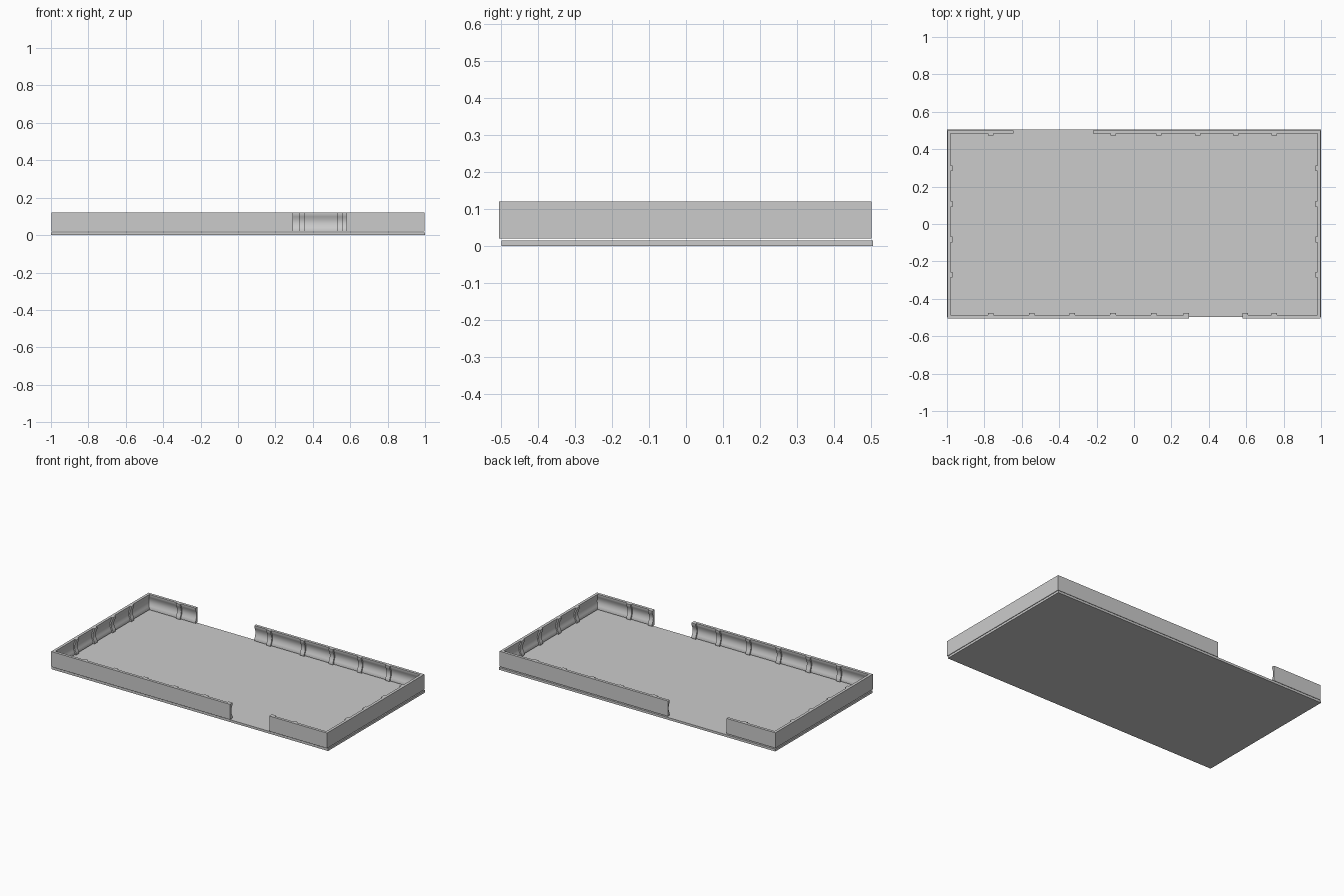
import bpy, bmesh, math
from mathutils import Vector

if "Cube" in bpy.data.objects:
    bpy.data.objects.remove(bpy.data.objects["Cube"])

X, Y0, Y1 = 0.998, -0.505, 0.501      # outer faces of the walls
Z0, Z1 = 0.02, 0.12


def concave_profile(thick, waist, back=0.0, n=8):
    """Closed (inward, z) section: flat outside, inside bowed in at mid height."""
    pts = [(back, Z0), (thick, Z0)]
    for i in range(n + 1):
        t = i / n
        pts.append((thick - (thick - waist) * math.sin(math.pi * t),
                    Z0 + 0.012 + (Z1 - Z0 - 0.024) * t))
    return pts + [(thick, Z1), (back, Z1)]


def sweep(name, path, profile):
    """Sweep a section along a flat path with mitred corners; inward is left."""
    path = [Vector(p) for p in path]
    norms = []
    for a, b in zip(path, path[1:]):
        d = (b - a).normalized()
        norms.append(Vector((-d.y, d.x)))
    bm = bmesh.new()
    rings = []
    for i, p in enumerate(path):
        n0, n1 = norms[max(i - 1, 0)], norms[min(i, len(norms) - 1)]
        m = (n0 + n1) / (1 + n0.dot(n1))
        rings.append([bm.verts.new((*(p + m * u), z)) for u, z in profile])
    k = len(profile)
    for r0, r1 in zip(rings, rings[1:]):
        for j in range(k):
            bm.faces.new((r0[j], r0[(j + 1) % k], r1[(j + 1) % k], r1[j]))
    bm.faces.new(rings[0])
    bm.faces.new(rings[-1])
    bmesh.ops.recalc_face_normals(bm, faces=bm.faces)
    me = bpy.data.meshes.new(name)
    bm.to_mesh(me)
    bm.free()
    ob = bpy.data.objects.new(name, me)
    bpy.context.collection.objects.link(ob)
    bpy.ops.object.select_all(action='DESELECT')
    ob.select_set(True)
    bpy.context.view_layer.objects.active = ob
    bpy.ops.object.shade_smooth_by_angle(angle=math.radians(30))
    return ob


# Floor slab
bpy.ops.mesh.primitive_cube_add(size=1, location=(0, 0.004, 0.0075))
floor = bpy.context.object
floor.name = "floor_slab"
floor.scale = (2, 1.002, 0.015)

# Perimeter walls, open at the front right and the back left
wall = concave_profile(0.018, 0.007)
sweep("left_wall", [(-0.645, Y1), (-X, Y1), (-X, Y0), (0.295, Y0)], wall)
sweep("right_wall", [(0.58, Y0), (X, Y0), (X, Y1), (-0.22, Y1)], wall)

# Inner posts that follow the wall section
post = concave_profile(0.028, 0.016, back=0.004)
H = 0.015
for i, x in enumerate((-0.765, -0.547, -0.33, -0.112, 0.105, 0.279, 0.594, 0.75)):
    sweep(f"front_post_{i}", [(x - H, Y0), (x + H, Y0)], post)
for i, x in enumerate((-0.765, -0.11, 0.132, 0.34, 0.545, 0.75)):
    sweep(f"back_post_{i}", [(x + H, Y1), (x - H, Y1)], post)
for i, y in enumerate((0.298, 0.107, -0.083, -0.272)):
    sweep(f"left_post_{i}", [(-X, y + H), (-X, y - H)], post)
    sweep(f"right_post_{i}", [(X, y - H), (X, y + H)], post)
